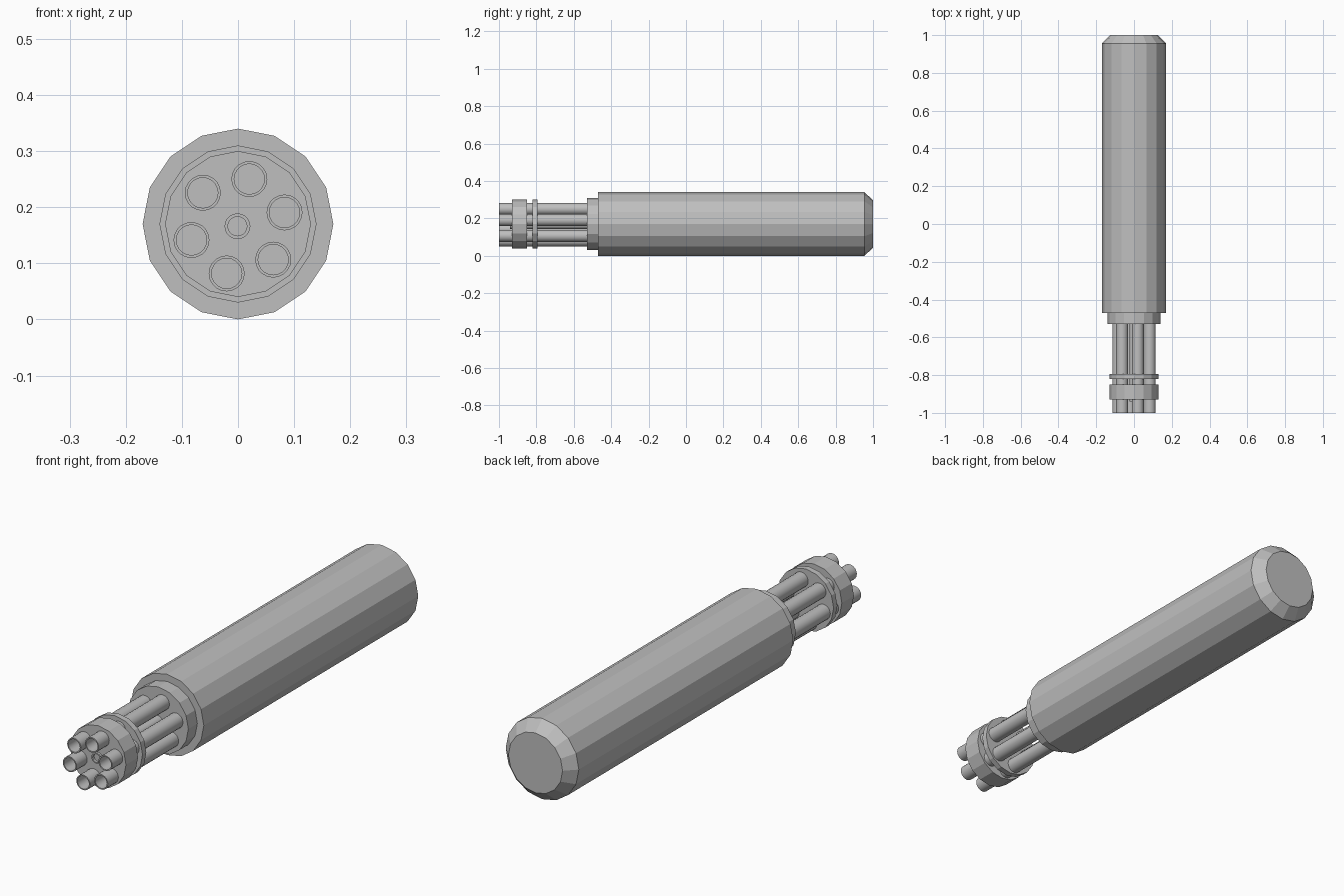
import bpy, bmesh, math

cube = bpy.data.objects.get("Cube")
if cube:
    bpy.data.objects.remove(cube)

AXIS_Z = 0.17     # height of the main axis
CLUSTER_Z = 0.166  # height of the barrel cluster axis

grey = bpy.data.materials.new("plain grey")
grey.use_nodes = True
COLOUR = (0.52, 0.52, 0.52, 1)
grey.diffuse_color = COLOUR
grey.node_tree.nodes["Principled BSDF"].inputs["Base Color"].default_value = COLOUR


def lathe(name, profile, sides, x=0, z=AXIS_Z, smooth=False):
    """Spin (radius, y) pairs about a line along y and cap both ends."""
    bm = bmesh.new()
    rings = []
    for r, y in profile:
        angles = [2 * math.pi * i / sides for i in range(sides)]
        rings.append([bm.verts.new((x + r * math.cos(a), y, z + r * math.sin(a)))
                      for a in angles])
    for a, b in zip(rings, rings[1:]):
        for i in range(sides):
            j = (i + 1) % sides
            bm.faces.new((a[i], a[j], b[j], b[i]))
    bm.faces.new(rings[0])
    bm.faces.new(rings[-1])
    bmesh.ops.recalc_face_normals(bm, faces=bm.faces)
    mesh = bpy.data.meshes.new(name)
    bm.to_mesh(mesh)
    bm.free()
    mesh.materials.append(grey)
    obj = bpy.data.objects.new(name, mesh)
    bpy.context.collection.objects.link(obj)
    if smooth:
        bpy.ops.object.select_all(action='DESELECT')
        obj.select_set(True)
        bpy.context.view_layer.objects.active = obj
        bpy.ops.object.shade_smooth_by_angle(angle=math.radians(35))
    return obj


def tube(name, radius, bore, front, back, depth, x, z):
    """Round barrel with a blind bore in its front end."""
    profile = [(bore, front + depth), (bore, front), (radius, front), (radius, back)]
    return lathe(name, profile, 20, x, z, smooth=True)


# Housing with a bevelled rear end, and the collar in front of it
lathe("housing", [(0.17, -0.47), (0.17, 0.955), (0.126, 1.0)], 16)
lathe("front_collar", [(0.14, -0.53), (0.14, -0.46)], 16)

# Discs that clamp the barrels together
lathe("front_clamp", [(0.13, -0.93), (0.13, -0.85)], 16)
lathe("rear_clamp", [(0.13, -0.82), (0.13, -0.795)], 16)

# Ring of six barrels around a central spindle
for k in range(6):
    a = math.radians(76.5 + 60 * k)
    tube(f"barrel_{k + 1}", 0.032, 0.027, -1.0, -0.52, 0.06,
         0.0865 * math.cos(a), CLUSTER_Z + 0.0865 * math.sin(a))
tube("central_spindle", 0.023, 0.017, -0.94, -0.52, 0.03, -0.001, CLUSTER_Z)
